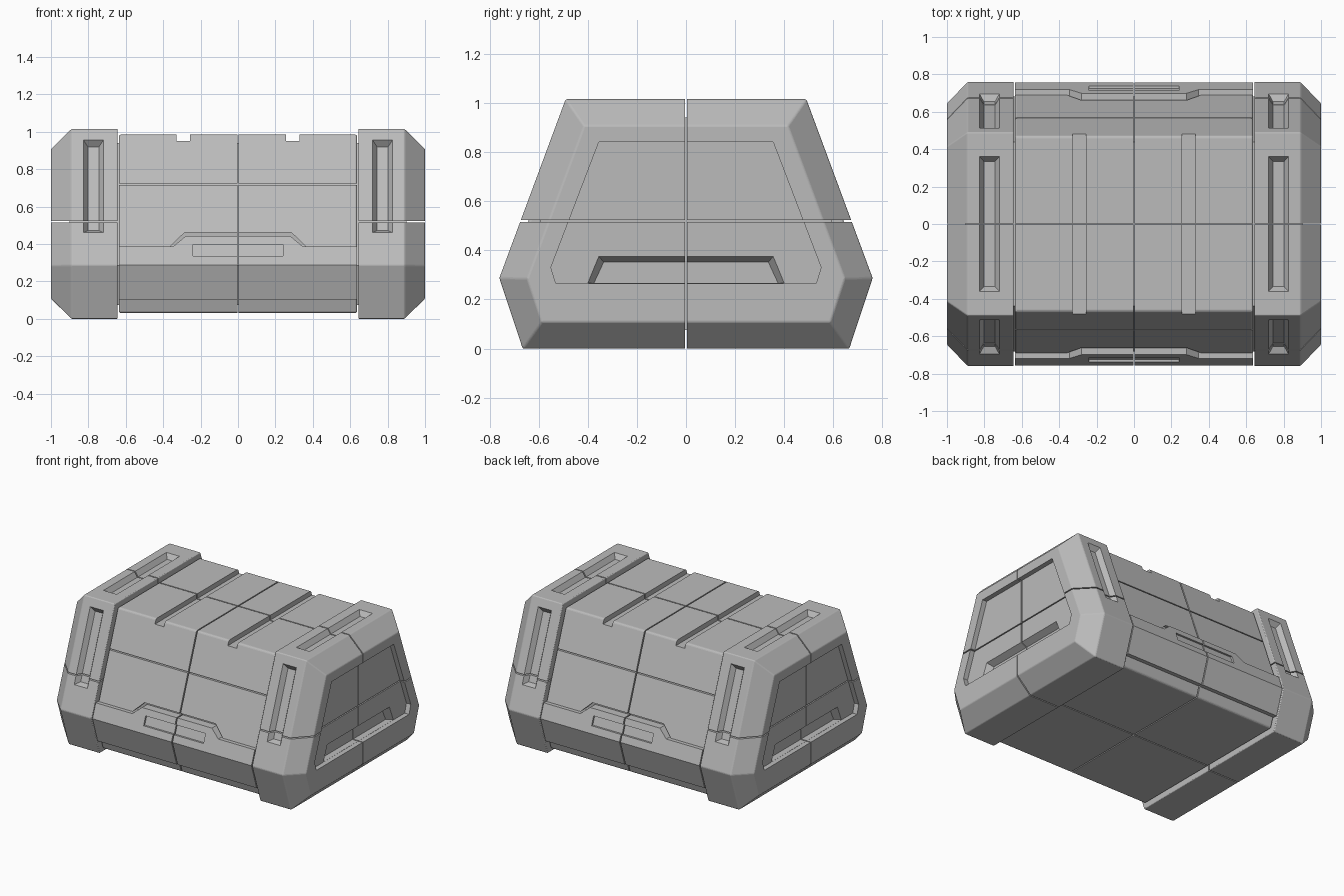
import bpy
import bmesh
from mathutils import Vector

if "Cube" in bpy.data.objects:
    bpy.data.objects.remove(bpy.data.objects["Cube"])

grey = bpy.data.materials.new("plain_grey")
grey.use_nodes = True
shade = (0.5, 0.5, 0.5, 1)
grey.diffuse_color = shade
grey.node_tree.nodes["Principled BSDF"].inputs["Base Color"].default_value = shade

GAP = 0.004   # half width of a seam


def loft(name, *rings, bevel=0.0):
    """Closed solid through rings of equal point count."""
    bm = bmesh.new()
    loops = [[bm.verts.new(p) for p in ring] for ring in rings]
    count = len(loops[0])
    for low, high in zip(loops, loops[1:]):
        for i in range(count):
            j = (i + 1) % count
            bm.faces.new((low[i], low[j], high[j], high[i]))
    bm.faces.new(loops[0])
    bm.faces.new(loops[-1])
    bmesh.ops.recalc_face_normals(bm, faces=bm.faces)
    if bevel:
        bmesh.ops.bevel(bm, geom=bm.edges[:], offset=bevel, segments=3,
                        profile=0.5, affect='EDGES', clamp_overlap=True)
    mesh = bpy.data.meshes.new(name)
    bm.to_mesh(mesh)
    bm.free()
    mesh.materials.append(grey)
    ob = bpy.data.objects.new(name, mesh)
    bpy.context.collection.objects.link(ob)
    return ob


def at_x(profile, x):
    return [Vector((x, y, z)) for y, z in profile]


def at_y(profile, y):
    return [Vector((x, y, z)) for x, z in profile]


def box(lo, hi):
    base = [(lo[0], lo[1]), (hi[0], lo[1]), (hi[0], hi[1]), (lo[0], hi[1])]
    return loft("cutter", *[[(x, y, z) for x, y in base] for z in (lo[2], hi[2])])


def inset(profile, d):
    """Move every side of a counter-clockwise convex profile inward."""
    pts = [Vector(p) for p in profile]
    out = []
    for i, p in enumerate(pts):
        a = (p - pts[i - 1]).normalized()
        b = (pts[(i + 1) % len(pts)] - p).normalized()
        na, nb = Vector((-a.y, a.x)), Vector((-b.y, b.x))
        out.append(p + (na + nb) * d / (1 + na.dot(nb)))
    return [tuple(p) for p in out]


def mirrored(half):
    """Complete a right-hand half outline, listed bottom to top."""
    return half + [(-a, b) for a, b in reversed(half)]


def carve(ob, cutters, operation='DIFFERENCE'):
    for c in cutters:
        c.hide_render = True
        mod = ob.modifiers.new("cut", 'BOOLEAN')
        mod.operation, mod.solver, mod.object = operation, 'EXACT', c
    graph = bpy.context.evaluated_depsgraph_get()
    mesh = bpy.data.meshes.new_from_object(ob.evaluated_get(graph))
    ob.modifiers.clear()
    ob.data = mesh
    for c in cutters:
        bpy.data.objects.remove(c)


def reflect(ob, axis):
    mod = ob.modifiers.new("mirror", 'MIRROR')
    mod.use_axis = [i == axis for i in range(3)]
    mod.use_mirror_merge = False


def slot(center, along, normal, length):
    """Tapered groove cutter lying in a face."""
    across = Vector((1, 0, 0))

    def ring(w, l, depth):
        return [center + across * sx * w + along * sy * l + normal * depth
                for sx, sy in ((-1, -1), (1, -1), (1, 1), (-1, 1))]
    half = length / 2
    return loft("cutter", ring(0.053, half, 0.02), ring(0.053, half, 0),
                ring(0.03, half - 0.025, -0.035))


outer = mirrored([(0.665, 0), (0.76, 0.287), (0.49, 1.015)])
outer = outer[:]

# Inner core closes the bottom of every seam
core = inset(outer, 0.075)
loft("inner_core", at_x(core, -0.9), at_x(core, 0.9))

# End caps with chamfered ends
cap = loft("end_cap", at_x(outer, 0.643), at_x(outer, 0.89),
           at_x(inset(outer, 0.108), 1.0), bevel=0.006)
panel = mirrored([(0.53, 0.265), (0.55, 0.33), (0.355, 0.84)])
grip_out = mirrored([(0.4, 0.266), (0.355, 0.375)])
grip_in = mirrored([(0.375, 0.266), (0.335, 0.352)])
cap_cuts = [
    loft("cutter", at_x(panel, 0.965), at_x(panel, 1.1)),
    loft("cutter", at_x(grip_in, 0.92), at_x(grip_out, 0.965), at_x(grip_out, 1.1)),
    slot(Vector((0.773, 0, 1.015)), Vector((0, 1, 0)), Vector((0, 0, 1)), 0.72),
]
for s in (-1, 1):
    slope = Vector((0, -s * 0.27, 0.728)).normalized()
    facing = Vector((0, s * 0.728, 0.27)).normalized()
    cap_cuts.append(slot(Vector((0.773, s * 0.604, 0.708)), slope, facing, 0.528))
cap_cuts.append(box((0.5, -GAP, -1), (1.2, GAP, 2)))
cap_cuts.append(box((0.5, -1, 0.52 - GAP), (1.2, 1, 0.52 + GAP)))
carve(cap, cap_cuts)
reflect(cap, 0)

# Middle body with seams, roof grooves and the notch above each lip
inner = inset(outer, 0.03)
body = loft("middle_body", at_x(inner, -0.637), at_x(inner, 0.637), bevel=0.012)
notch = mirrored([(0.365, 0.385), (0.285, 0.462)])
body_cuts = [
    box((-GAP, -1, -1), (GAP, 1, 2)),
    box((-1, -GAP, -1), (1, GAP, 2)),
    box((-1, -1, 0.72 - GAP), (1, 1, 0.72 + GAP)),
]
for s in (-1, 1):
    body_cuts.append(box((s * 0.292 - 0.036, -1, 0.95), (s * 0.292 + 0.036, 1, 1.2)))
    body_cuts.append(loft("cutter", at_y(notch, s * 0.64), at_y(notch, s * 0.9)))
carve(body, body_cuts)

# Raised lower lip, front and back
lip_profile = [(-0.62, 0.06), (-0.683, 0.06), (-0.756, 0.287), (-0.677, 0.5), (-0.62, 0.5)]
lip = loft("lower_lip", at_x(lip_profile, -0.637), at_x(lip_profile, 0.637))
outline = mirrored([(0.7, 0.103), (0.7, 0.388), (0.345, 0.388), (0.28, 0.442)])
carve(lip, [loft("cutter", at_y(outline, -1), at_y(outline, -0.5))], 'INTERSECT')

# Shallow latch plate recess following the sloped lip face
plate = [(-0.24, 0.335), (0.24, 0.335), (0.24, 0.398), (-0.24, 0.398)]


def sloped(depth):
    return [Vector((x, -0.756 + (z - 0.287) * 0.371 + depth, z)) for x, z in plate]


carve(lip, [loft("cutter", sloped(-0.05), sloped(0.014)),
            box((-GAP, -1, -1), (GAP, 1, 2))])
reflect(lip, 1)
